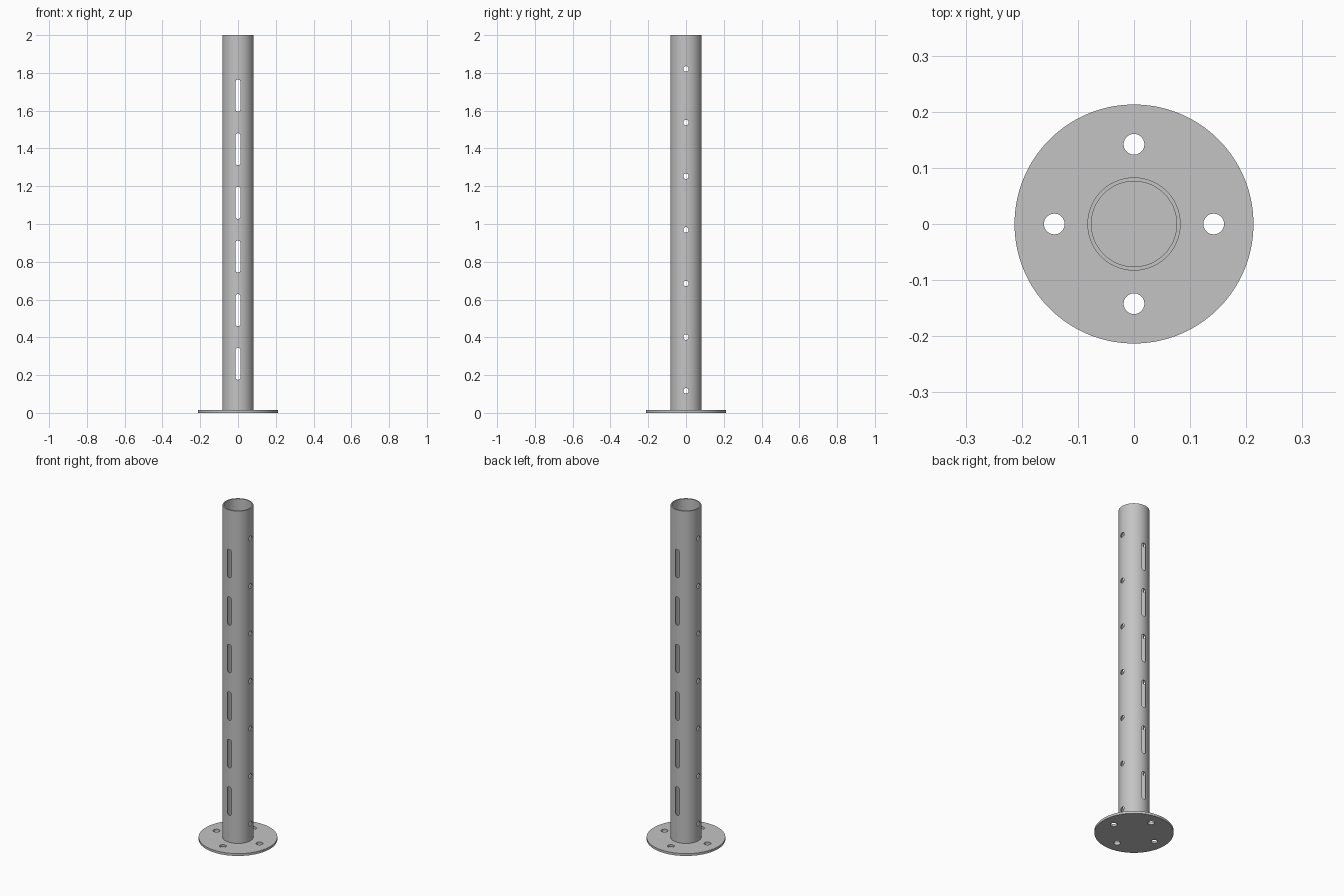
import bpy, bmesh, math
from mathutils import Matrix, Vector

if "Cube" in bpy.data.objects:
    bpy.data.objects.remove(bpy.data.objects["Cube"], do_unlink=True)

HEIGHT = 2.0
PLATE_R, PLATE_T = 0.213, 0.014
TUBE_R, BORE_R = 0.083, 0.076
PITCH = 0.284

steel = bpy.data.materials.new("grey steel")
steel.use_nodes = True
grey = (0.55, 0.55, 0.55, 1)
steel.diffuse_color = grey
steel.node_tree.nodes["Principled BSDF"].inputs["Base Color"].default_value = grey


def add_prism(bm, radius, depth, matrix, straight=0.0, sides=24):
    """Round or slotted prism, centred on its own origin, running along local z."""
    ring = []
    for i in range(sides):
        a = (i + 0.5) / sides * math.tau
        y = radius * math.sin(a) + math.copysign(straight / 2, math.sin(a))
        ring.append(bm.verts.new(matrix @ Vector((radius * math.cos(a), y, -depth / 2))))
    base = bm.faces.new(ring)
    top = bmesh.ops.extrude_face_region(bm, geom=[base], use_keep_orig=True)["geom"]
    shift = matrix.to_3x3() @ Vector((0, 0, depth))
    bmesh.ops.translate(bm, vec=shift, verts=[g for g in top if isinstance(g, bmesh.types.BMVert)])


def make_object(name, bm):
    bmesh.ops.recalc_face_normals(bm, faces=bm.faces)
    mesh = bpy.data.meshes.new(name)
    bm.to_mesh(mesh)
    bm.free()
    mesh.materials.append(steel)
    obj = bpy.data.objects.new(name, mesh)
    bpy.context.collection.objects.link(obj)
    return obj


def cut(obj, bm):
    cutter = make_object("cutter", bm)
    mod = obj.modifiers.new("cut", "BOOLEAN")
    mod.operation, mod.solver, mod.object = "DIFFERENCE", "EXACT", cutter
    bpy.ops.object.select_all(action="DESELECT")
    bpy.context.view_layer.objects.active = obj
    obj.select_set(True)
    bpy.ops.object.modifier_apply(modifier=mod.name)
    bpy.data.objects.remove(cutter, do_unlink=True)


def finish(obj):
    bpy.ops.object.select_all(action="DESELECT")
    bpy.context.view_layer.objects.active = obj
    obj.select_set(True)
    bpy.ops.object.shade_smooth_by_angle(angle=math.radians(30))


# Base plate with four bolt holes
bm = bmesh.new()
add_prism(bm, PLATE_R, PLATE_T, Matrix.Translation((0, 0, PLATE_T / 2)), sides=96)
plate = make_object("base_plate", bm)
bm = bmesh.new()
for k in range(4):
    spot = Matrix.Rotation(k * math.pi / 2, 4, "Z") @ Matrix.Translation((0.142, 0, 0))
    add_prism(bm, 0.0185, 0.1, spot, sides=32)
cut(plate, bm)
finish(plate)

# Hollow post standing on the plate
bm = bmesh.new()
length = HEIGHT - PLATE_T
middle = Matrix.Translation((0, 0, PLATE_T + length / 2))
add_prism(bm, TUBE_R, length, middle, sides=96)
post = make_object("post_tube", bm)
bm = bmesh.new()
add_prism(bm, BORE_R, length + 0.1, middle, sides=96)
cut(post, bm)

# Tall slots through front and back, small round holes through both sides
bm = bmesh.new()
through_y = Matrix.Rotation(math.pi / 2, 4, "X")
through_x = Matrix.Rotation(math.pi / 2, 4, "Y")
for i in range(6):
    add_prism(bm, 0.0135, 0.3, Matrix.Translation((0, 0, 0.26 + i * PITCH)) @ through_y, straight=0.143)
for i in range(7):
    add_prism(bm, 0.0145, 0.3, Matrix.Translation((0, 0, 0.117 + i * PITCH)) @ through_x)
cut(post, bm)
finish(post)
